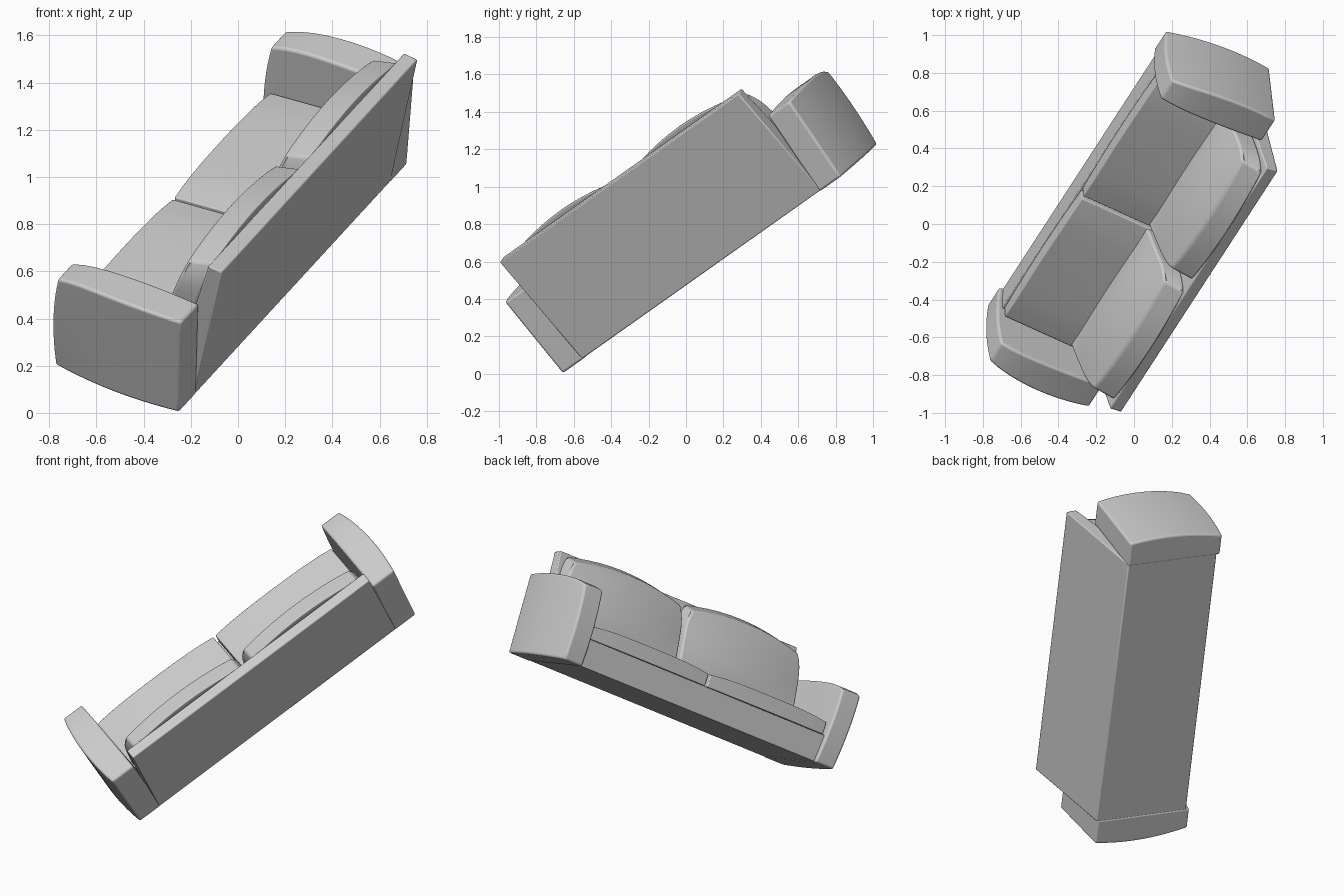
import bpy, bmesh
from mathutils import Vector, Matrix

if "Cube" in bpy.data.objects:
    bpy.data.objects.remove(bpy.data.objects["Cube"])

# Tilted frame of the sofa: length, depth (towards front) and up
length = Vector((0.469, 0.721, 0.510)).normalized()
depth = Vector((-0.882, 0.354, 0.311))
depth = (depth - length * depth.dot(length)).normalized()
up = length.cross(depth)
FRAME = Matrix((length, depth, up)).transposed().to_4x4()
FRAME.translation = length * 0.03 + Vector((0, 0, 0.8))


def finish(name, bm, bevel, segments):
    bmesh.ops.recalc_face_normals(bm, faces=bm.faces)
    mesh = bpy.data.meshes.new(name)
    bm.to_mesh(mesh)
    bm.free()
    ob = bpy.data.objects.new(name, mesh)
    bpy.context.collection.objects.link(ob)
    ob.matrix_world = FRAME
    mod = ob.modifiers.new("soft_edges", 'BEVEL')
    mod.width, mod.segments = bevel, segments
    mod.limit_method, mod.angle_limit = 'ANGLE', 0.7
    bpy.ops.object.select_all(action='DESELECT')
    ob.select_set(True)
    bpy.context.view_layer.objects.active = ob
    bpy.ops.object.shade_smooth_by_angle(angle=0.6)
    return ob


def padded_box(name, lo, hi, shape, bevel, segments=3):
    """Subdivided box; shape(a, b, c) returns an offset for a point in -1..1."""
    lo, hi = Vector(lo), Vector(hi)
    bm = bmesh.new()
    bmesh.ops.create_cube(bm, size=2)
    bmesh.ops.subdivide_edges(bm, edges=bm.edges[:], cuts=9, use_grid_fill=True)
    for v in bm.verts:
        a, b, c = v.co
        base = Vector([l + (h - l) * (t + 1) / 2 for l, h, t in zip(lo, hi, v.co)])
        v.co = base + Vector(shape(a, b, c))
    return finish(name, bm, bevel, segments)


# Base and leaning back: one L-shaped profile run along the length
profile = [(-0.26, -0.255), (0.325, -0.255), (0.335, -0.085),
           (-0.175, -0.085), (-0.29, 0.435), (-0.356, 0.426)]
bm = bmesh.new()
face = bm.faces.new([bm.verts.new((-0.885, d, u)) for d, u in profile])
run = bmesh.ops.extrude_face_region(bm, geom=[face])
bmesh.ops.translate(bm, vec=(1.77, 0, 0),
                    verts=[g for g in run["geom"] if isinstance(g, bmesh.types.BMVert)])
finish("base_and_back", bm, 0.006, 2)

for side, s in (("left", -1), ("right", 1)):
    # Arm: rounded slab with a bulging outer face and crowned top and front
    def arm_shape(a, b, c, s=s):
        outer = max(a * s, 0)
        return (s * (0.03 * outer * (1 - b * b) + 0.012 * c - 0.012 * b * outer),
                0.02 * max(b, 0) * (1 - c * c),
                0.015 * max(c, 0) * (1 - b * b) - 0.02 * max(c, 0) * max(b, 0) ** 4)
    x = sorted((0.885 * s, 1.03 * s))
    padded_box(side + "_arm", (x[0], -0.262, -0.258), (x[1], 0.345, 0.232), arm_shape, 0.04)

    # Seat cushion: thin pad, rising towards the back
    def seat_shape(a, b, c):
        return (0, 0.01 * max(b, 0) * (1 - a * a),
                max(c, 0) * (0.018 * (1 - a ** 4) - 0.02 * b))
    x = sorted((0.008 * s, 0.875 * s))
    padded_box(side + "_seat_cushion", (x[0], -0.19, -0.083), (x[1], 0.325, 0.012),
               seat_shape, 0.018)

    # Back cushion: leaning pad, crowned top edge and swollen front
    def back_shape(a, b, c):
        swell = (1 - a * a) * (1 - c * c)
        return (-0.035 * a * max(c, 0) ** 3,
                -0.055 * c + 0.035 * max(b, 0) * swell,
                max(c, 0) * (0.05 * (1 - a * a) - 0.015 * b))
    x = sorted((0.012 * s, 0.868 * s))
    padded_box(side + "_back_cushion", (x[0], -0.235, 0.0), (x[1], -0.115, 0.4),
               back_shape, 0.04)
